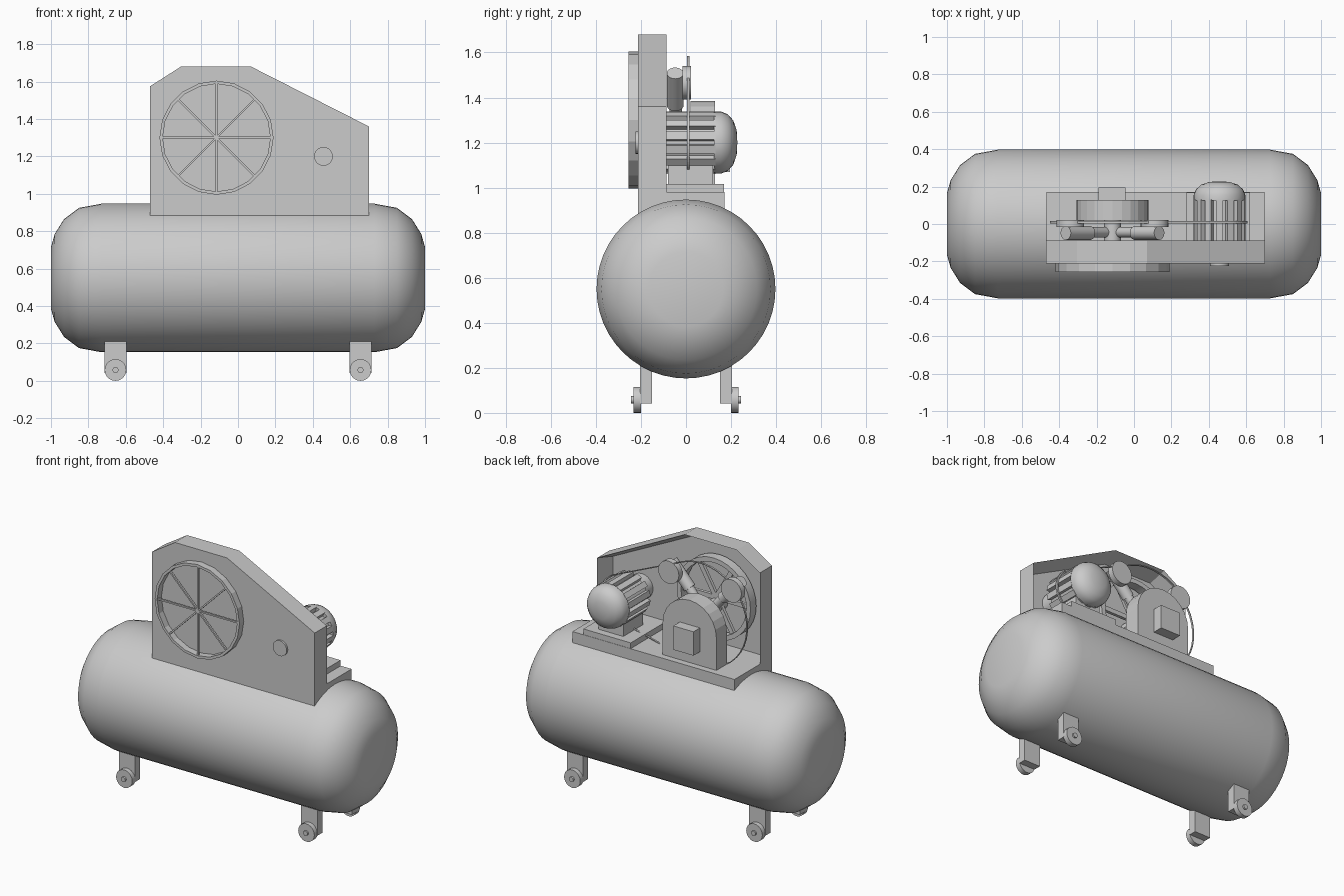
import bpy, bmesh, math
from mathutils import Vector, Matrix

if "Cube" in bpy.data.objects:
    bpy.data.objects.remove(bpy.data.objects["Cube"], do_unlink=True)

GREY = (0.6, 0.6, 0.6, 1)
mat = bpy.data.materials.new("plain_grey")
mat.use_nodes = True
mat.diffuse_color = GREY
mat.node_tree.nodes["Principled BSDF"].inputs["Base Color"].default_value = GREY


def finish(name, bm, smooth=None):
    bmesh.ops.recalc_face_normals(bm, faces=bm.faces)
    me = bpy.data.meshes.new(name)
    bm.to_mesh(me)
    bm.free()
    ob = bpy.data.objects.new(name, me)
    bpy.context.collection.objects.link(ob)
    me.materials.append(mat)
    if smooth:
        bpy.ops.object.select_all(action='DESELECT')
        ob.select_set(True)
        bpy.context.view_layer.objects.active = ob
        bpy.ops.object.shade_smooth_by_angle(angle=math.radians(smooth))
    return ob


def add_box(bm, lo, hi, turn=Matrix()):
    lo, hi = Vector(lo), Vector(hi)
    m = turn @ Matrix.Translation((lo + hi) / 2) @ Matrix.Diagonal((*(hi - lo), 1))
    bmesh.ops.create_cube(bm, size=1, matrix=m)


def box(name, lo, hi):
    bm = bmesh.new()
    add_box(bm, lo, hi)
    return finish(name, bm)


def prism(name, outline, y0, y1, cavity=None):
    """Extrude an x-z outline along y; an optional cavity opens to the back."""
    bm = bmesh.new()
    front = bm.faces.new([bm.verts.new((x, y0, z)) for x, z in outline])
    out = bmesh.ops.extrude_face_region(bm, geom=[front])["geom"]
    bmesh.ops.translate(bm, vec=(0, y1 - y0, 0),
                        verts=[v for v in out if isinstance(v, bmesh.types.BMVert)])
    bmesh.ops.recalc_face_normals(bm, faces=bm.faces)
    if cavity:
        wall, floor = cavity
        back = max(bm.faces, key=lambda f: f.calc_center_median().y)
        bmesh.ops.inset_region(bm, faces=[back], thickness=wall)
        for v in back.verts:
            v.co.y = floor
    return finish(name, bm)


def lathe(name, profile, centre, axis, segs=32, smooth=40):
    """Turn (distance, radius) points about an axis through centre."""
    bm = bmesh.new()
    vs = [bm.verts.new((r, 0, t)) for t, r in profile]
    es = [bm.edges.new(p) for p in zip(vs, vs[1:])]
    bmesh.ops.spin(bm, geom=vs + es, cent=(0, 0, 0), axis=(0, 0, 1),
                   angle=math.tau, steps=segs)
    bmesh.ops.remove_doubles(bm, verts=bm.verts, dist=1e-5)
    rot = Vector(axis).to_track_quat('Z', 'Y').to_matrix().to_4x4()
    bmesh.ops.transform(bm, matrix=Matrix.Translation(centre) @ rot, verts=bm.verts)
    return finish(name, bm, smooth)


def rod(name, a, b, r, segs=24):
    a, b = Vector(a), Vector(b)
    n = (b - a).length
    return lathe(name, [(0, 0), (0, r), (n, r), (n, 0)], a, b - a, segs)


def ring(name, cx, cz, y0, y1, inner, outer, segs):
    n = y1 - y0
    loop = [(0, inner), (0, outer), (n, outer), (n, inner), (0, inner)]
    return lathe(name, loop, (cx, y0, cz), (0, 1, 0), segs, 15)


def spokes(name, cx, cz, y0, y1, length, width, count):
    bm = bmesh.new()
    for i in range(count):
        turn = Matrix.Translation((cx, 0, cz)) @ Matrix.Rotation(math.tau * i / count, 4, 'Y')
        add_box(bm, (0, y0, -width / 2), (length, y1, width / 2), turn)
    return finish(name, bm)


# Air tank with rounded ends
cap = [(0.73, 0.397), (0.85, 0.375), (0.93, 0.315), (0.98, 0.235), (1, 0.165), (1, 0)]
lathe("air_tank", [(-t, r) for t, r in reversed(cap)] + cap, (0, 0, 0.55), (1, 0, 0), 48, 70)

# Legs with round feet
for sx, side in ((-1, "right"), (1, "left")):
    for sy, end in ((-1, "front"), (1, "back")):
        x = sx * 0.655
        ys = sorted((sy * 0.152, sy * 0.204))
        box(f"{end}_{side}_leg", (x - 0.058, ys[0], 0.042), (x + 0.058, ys[1], 0.21))
        rod(f"{end}_{side}_foot", (x, sy * 0.2, 0.058), (x, sy * 0.234, 0.058), 0.058)
        rod(f"{end}_{side}_foot_hub", (x, sy * 0.23, 0.058), (x, sy * 0.245, 0.058), 0.016, 12)

# Base plate and motor mount
box("base_plate", (-0.468, -0.205, 0.887), (0.698, 0.17, 0.98))
box("motor_mount", (0.28, -0.2, 0.97), (0.62, 0.168, 1.017))

# Belt guard, open at the back
guard = [(-0.47, 0.885), (-0.47, 1.575), (-0.305, 1.68), (0.07, 1.68), (0.7, 1.36), (0.7, 0.885)]
prism("belt_guard", guard, -0.212, -0.087, cavity=(0.043, -0.2))
PX, PZ, MX, MZ = -0.115, 1.3, 0.457, 1.2
ring("grille_rim", PX, PZ, -0.256, -0.21, 0.288, 0.305, 20)
spokes("grille_spokes", PX, PZ, -0.25, -0.238, 0.292, 0.01, 8)
rod("grille_hub", (PX, -0.252, PZ), (PX, -0.236, PZ), 0.014, 12)
rod("shaft_cap", (MX, -0.224, MZ), (MX, -0.2, MZ), 0.05)

# Flywheel inside the guard
ring("flywheel_rim", PX, PZ, -0.18, -0.12, 0.235, 0.265, 32)
spokes("flywheel_spokes", PX, PZ, -0.16, -0.14, 0.24, 0.03, 6)
rod("crank_shaft", (PX, -0.2, PZ - 0.05), (PX, 0.03, PZ - 0.05), 0.045)

# Finned motor with a domed end
dome = [(0, 0), (0, 0.116), (0.215, 0.116), (0.215, 0.138), (0.245, 0.138), (0.275, 0.126),
        (0.3, 0.098), (0.315, 0.055), (0.318, 0)]
lathe("motor_body", dome, (MX, -0.09, MZ), (0, 1, 0))
bm = bmesh.new()
for i in range(14):
    turn = Matrix.Translation((MX, 0, MZ)) @ Matrix.Rotation(math.tau * (i + 0.5) / 14, 4, 'Y')
    add_box(bm, (0.1, -0.09, -0.018), (0.139, 0.13, 0.018), turn)
finish("motor_fins", bm)
rod("motor_pulley", (MX, -0.2, MZ), (MX, -0.085, MZ), 0.08)
box("motor_foot", (MX - 0.09, -0.08, 1.01), (MX + 0.09, 0.12, 1.1))

# Pump crankcase: straight sides under a round top
arc = [(PX + 0.193 * math.cos(a), 1.192 + 0.193 * math.sin(a))
       for a in (math.pi * i / 12 for i in range(13))]
prism("crankcase", [(PX + 0.193, 0.97)] + arc + [(PX - 0.193, 0.97)], 0.02, 0.128)
box("crankcase_cover", (-0.19, 0.12, 1.07), (-0.045, 0.195, 1.225))

# Twin angled cylinders with filters
for s, side in ((-1, "right"), (1, "left")):
    rod(f"{side}_cylinder_neck", (PX + s * 0.03, -0.045, 1.26),
        (PX + s * 0.15, -0.045, 1.4), 0.028)
    rod(f"{side}_cylinder", (PX + s * 0.12, -0.048, 1.365), (PX + s * 0.25, -0.048, 1.508), 0.037)
    fx = PX + s * 0.225
    rod(f"{side}_filter", (fx, -0.016, 1.465), (fx, 0.022, 1.465), 0.074)

# Thin belt around pump and motor
R, r, bz = 0.335, 0.15, 1.25
dx, dz = MX - PX, MZ - bz
tilt = math.atan2(dz, dx)
half = math.acos((R - r) / math.hypot(dx, dz))
path = []
for cx, cz, rad, a0, a1 in ((PX, bz, R, half, math.tau - half), (MX, MZ, r, -half, half)):
    for i in range(25):
        a = tilt + a0 + (a1 - a0) * i / 24
        path.append((cx + rad * math.cos(a), cz + rad * math.sin(a)))
bm = bmesh.new()
inner = [(x + (PX - x) * 0.015, z + (bz - z) * 0.015) for x, z in path]
rows = [[bm.verts.new((x, y, z)) for x, z in pts]
        for pts, y in ((path, 0.004), (path, 0.016), (inner, 0.016), (inner, 0.004))]
for k in range(4):
    p, q = rows[k], rows[(k + 1) % 4]
    for i in range(len(path)):
        j = (i + 1) % len(path)
        bm.faces.new((p[i], p[j], q[j], q[i]))
finish("drive_belt", bm)
